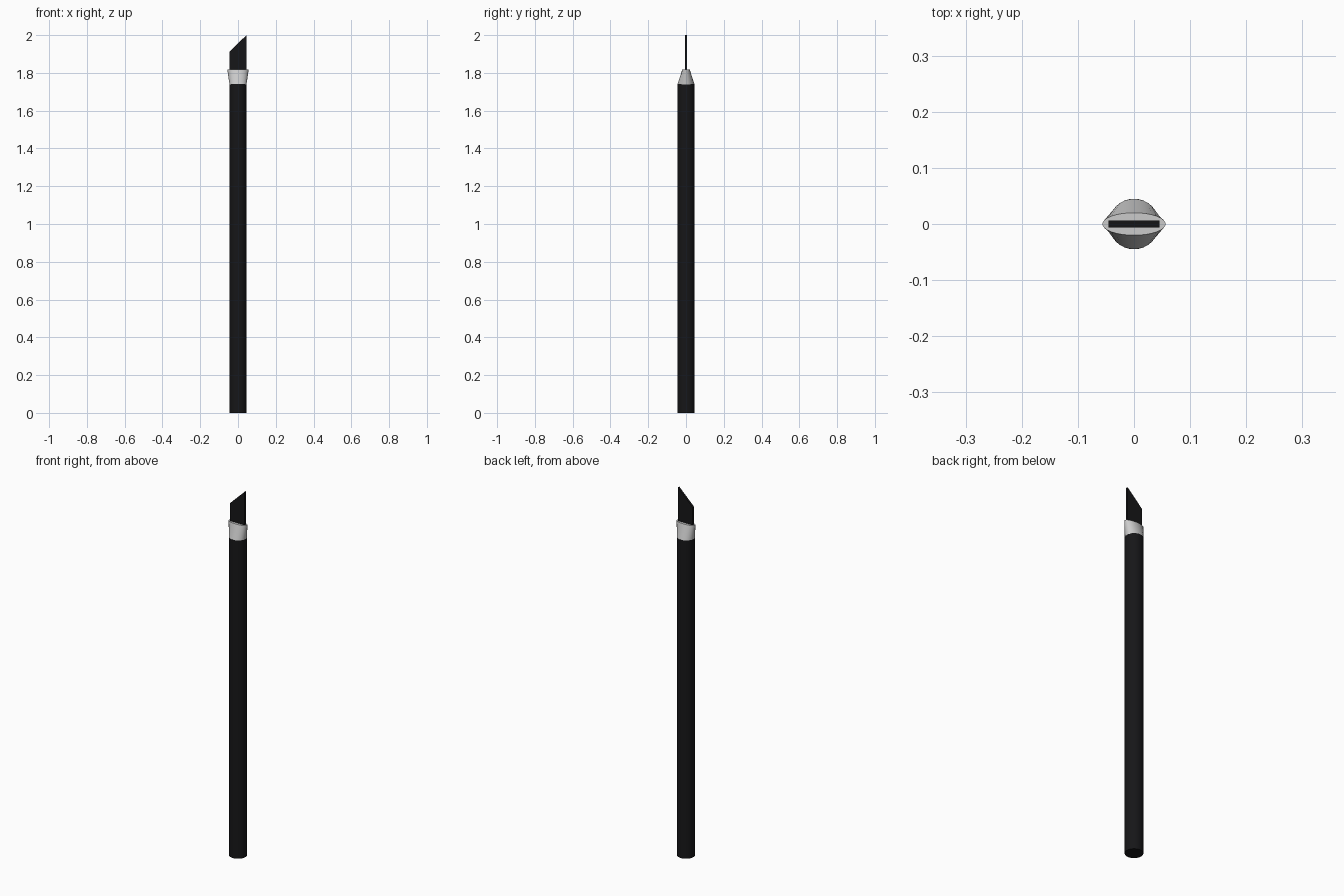
import bpy, math

if "Cube" in bpy.data.objects:
    bpy.data.objects.remove(bpy.data.objects["Cube"])

SEG = 32


def material(name, color):
    m = bpy.data.materials.new(name)
    m.diffuse_color = color
    m.use_nodes = True
    m.node_tree.nodes["Principled BSDF"].inputs["Base Color"].default_value = m.diffuse_color
    return m


def add_mesh(name, verts, faces, mat=None, smooth=False):
    me = bpy.data.meshes.new(name)
    me.from_pydata(verts, [], faces)
    ob = bpy.data.objects.new(name, me)
    bpy.context.collection.objects.link(ob)
    if mat:
        me.materials.append(mat)
    if smooth:
        bpy.ops.object.select_all(action='DESELECT')
        ob.select_set(True)
        bpy.context.view_layer.objects.active = ob
        bpy.ops.object.shade_smooth_by_angle(angle=math.radians(35))
    return ob


def loft(name, rings, mat=None):
    """Capped skin through elliptical rings given as (rx, ry, z)."""
    verts = [(rx * math.cos(2 * math.pi * i / SEG), ry * math.sin(2 * math.pi * i / SEG), z)
             for rx, ry, z in rings for i in range(SEG)]
    faces = [(k * SEG + i, k * SEG + (i + 1) % SEG,
              (k + 1) * SEG + (i + 1) % SEG, (k + 1) * SEG + i)
             for k in range(len(rings) - 1) for i in range(SEG)]
    top = (len(rings) - 1) * SEG
    faces += [tuple(reversed(range(SEG))), tuple(range(top, top + SEG))]
    return add_mesh(name, verts, faces, mat, True)


black = material("black", (0.008, 0.008, 0.009, 1))

# Round handle
loft("handle", [(0.045, 0.045, 0), (0.045, 0.045, 1.74)], black)

# Pinched ferrule: round at the handle, flat and wide at the tip
loft("ferrule", [(0.045, 0.045, 1.739), (0.0565, 0.02, 1.817)])

# Thin slanted tip
outline = [(-0.045, 1.79), (0.045, 1.79), (0.045, 2.0), (-0.045, 1.913)]
verts = [(x, y, z) for y in (-0.006, 0.006) for x, z in outline]
faces = [(0, 1, 2, 3), (7, 6, 5, 4)]
faces += [(i, i + 4, (i + 1) % 4 + 4, (i + 1) % 4) for i in range(4)]
add_mesh("angled_tip", verts, faces, black)
